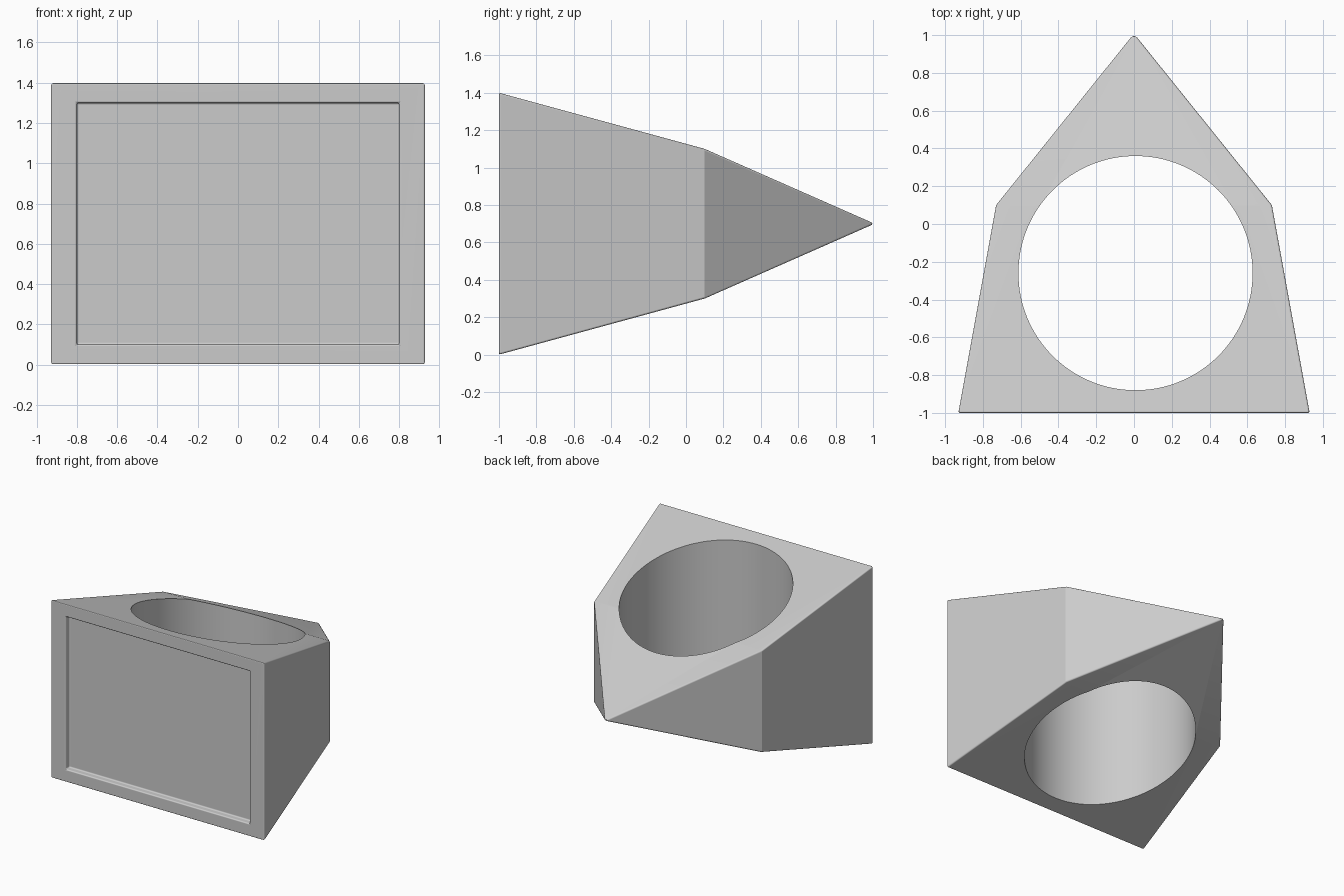
import bpy, bmesh, math

if "Cube" in bpy.data.objects:
    bpy.data.objects.remove(bpy.data.objects["Cube"])

ZC = 0.7  # mid height

# Wedge housing: rectangular rings lofted from the recessed panel, over the rim, to a point
rings = [(-0.955, 0.80, 0.60), (-1.0, 0.80, 0.60), (-1.0, 0.93, 0.70), (0.1, 0.73, 0.40)]
bm = bmesh.new()
loops = [[bm.verts.new((sx * w, y, ZC + sz * h))
          for sx, sz in ((-1, -1), (1, -1), (1, 1), (-1, 1))] for y, w, h in rings]
tip = bm.verts.new((0, 1.008, ZC))
bm.faces.new(loops[0])
for a, b in zip(loops, loops[1:]):
    for i in range(4):
        j = (i + 1) % 4
        bm.faces.new((a[i], a[j], b[j], b[i]))
for i in range(4):
    bm.faces.new((loops[-1][i], loops[-1][(i + 1) % 4], tip))
bmesh.ops.recalc_face_normals(bm, faces=bm.faces)
mesh = bpy.data.meshes.new("wedge_housing")
bm.to_mesh(mesh)
bm.free()
body = bpy.data.objects.new("wedge_housing", mesh)
bpy.context.collection.objects.link(body)

# Vertical round hole cutter
bpy.ops.mesh.primitive_cylinder_add(vertices=128, radius=0.62, depth=3, location=(0.008, -0.26, ZC))
cutter = bpy.context.object
cutter.name = "hole_cutter"
cutter.hide_render = True

# Softened edges, then the bore
bev = body.modifiers.new("soft_edges", 'BEVEL')
bev.width = 0.01
bev.segments = 4
bev.limit_method = 'ANGLE'
bev.angle_limit = math.radians(35)
cut = body.modifiers.new("bore", 'BOOLEAN')
cut.operation = 'DIFFERENCE'
cut.solver = 'EXACT'
cut.object = cutter

bpy.ops.object.select_all(action='DESELECT')
body.select_set(True)
bpy.context.view_layer.objects.active = body
bpy.ops.object.convert(target='MESH')
bpy.data.objects.remove(cutter, do_unlink=True)

# Smooth bevels and bore, flat-looking panels
bpy.ops.object.shade_smooth_by_angle(angle=math.radians(28))
wn = body.modifiers.new("flat_panels", 'WEIGHTED_NORMAL')
wn.keep_sharp = True
